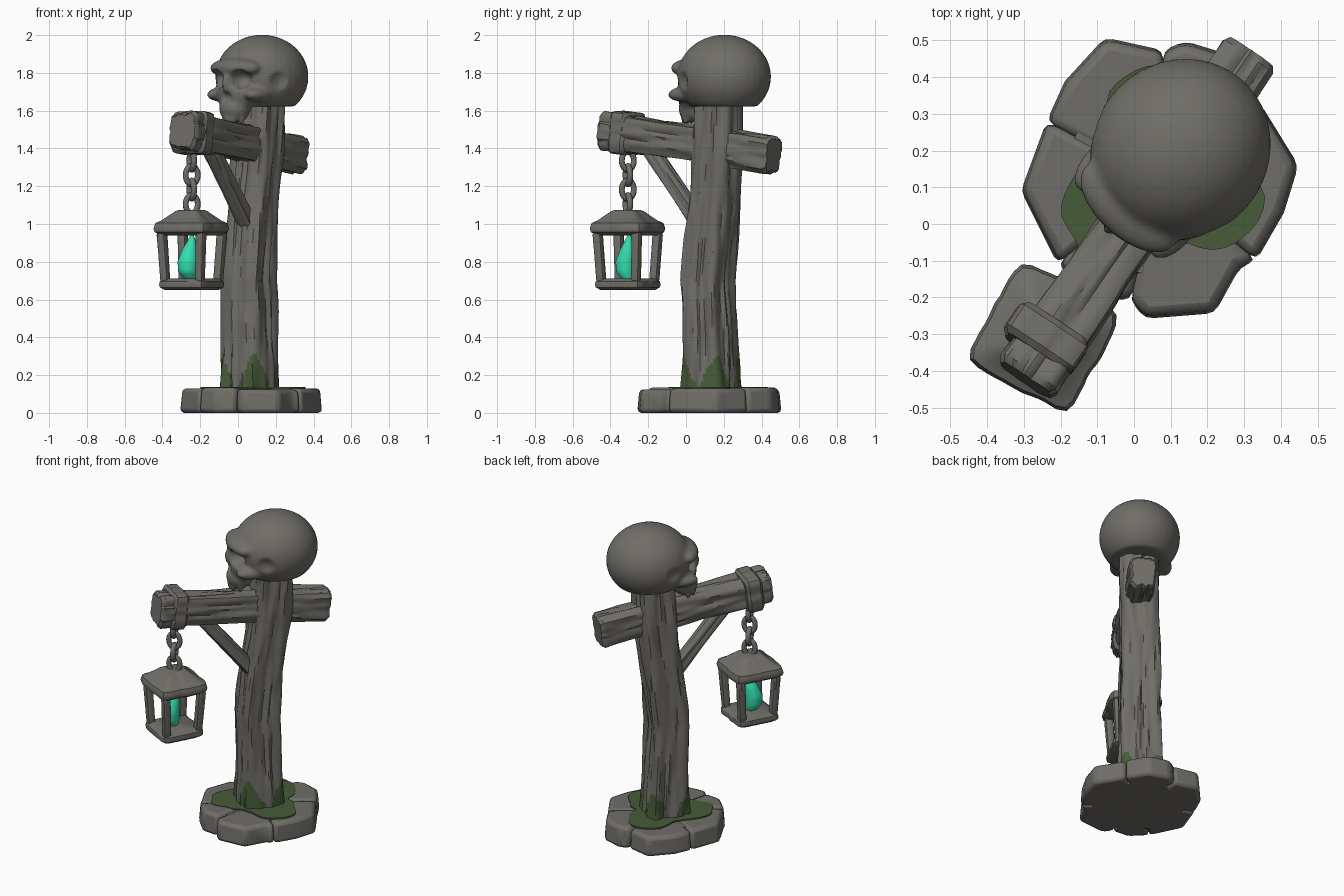
import bpy, bmesh, math
from mathutils import Vector, Matrix, noise

if "Cube" in bpy.data.objects:
    bpy.data.objects.remove(bpy.data.objects["Cube"])


def material(name, rgb):
    m = bpy.data.materials.new(name)
    m.diffuse_color = (*rgb, 1)
    m.use_nodes = True
    m.node_tree.nodes["Principled BSDF"].inputs["Base Color"].default_value = m.diffuse_color
    return m


STONE = material("grey weathered", (0.162, 0.155, 0.138))
MOSS = material("moss green", (0.062, 0.105, 0.040))
FLAME = material("teal flame", (0.032, 0.72, 0.43))


def finish(name, bm, *mats, angle=38):
    bmesh.ops.recalc_face_normals(bm, faces=bm.faces)
    me = bpy.data.meshes.new(name)
    bm.to_mesh(me)
    bm.free()
    ob = bpy.data.objects.new(name, me)
    bpy.context.collection.objects.link(ob)
    for m in mats:
        me.materials.append(m)
    bpy.ops.object.select_all(action='DESELECT')
    ob.select_set(True)
    bpy.context.view_layer.objects.active = ob
    bpy.ops.object.shade_smooth_by_angle(angle=math.radians(angle))
    return ob


def loft(name, mats, keys, side, p=6, n=32, sub=6, rough=0.0, grain=1.5, rule=None):
    """Rounded-square tube through keys (x, y, z, half_a, half_b), softened ends."""
    axis = (Vector(keys[-1][:3]) - Vector(keys[0][:3])).normalized()
    side = (side - axis * side.dot(axis)).normalized()
    up = axis.cross(side)
    keys = [Vector(k) for k in keys]
    rings = [a.lerp(b, j / sub) for a, b in zip(keys, keys[1:]) for j in range(sub)] + [keys[-1]]
    first, last = rings[0], rings[-1]
    rings = [first] + [first.lerp(rings[1], 0.999 * min(1, 0.018 / (rings[1] - first).length))] + rings[1:-1] \
        + [last.lerp(rings[-2], 0.999 * min(1, 0.018 / (rings[-2] - last).length)), last]
    bm = bmesh.new()
    loops = []
    for i, r in enumerate(rings):
        c = Vector(r[:3])
        k = 0.86 if i in (0, len(rings) - 1) else 1
        loop = []
        for j in range(n):
            t = 2 * math.pi * j / n
            x, y = math.cos(t), math.sin(t)
            s = k / (abs(x) ** p + abs(y) ** p) ** (1 / p)
            d = rough * noise.noise(Vector((x * 3.1, y * 3.1, c.dot(axis) * grain + len(name))))
            d -= rough * 0.8 * max(0, noise.noise(Vector((x * 5, y * 5, c.dot(axis) * grain * 1.6 + 7))))
            loop.append(bm.verts.new(c + side * x * (s * r[3] + d) + up * y * (s * r[4] + d)))
        loops.append(loop)
    for i, (a, b) in enumerate(zip(loops, loops[1:])):
        for j in range(n):
            f = bm.faces.new((a[j], a[(j + 1) % n], b[(j + 1) % n], b[j]))
            if rule:
                f.material_index = rule(2 * math.pi * (j + .5) / n, f.calc_center_median().z)
    bm.faces.new(loops[0])
    bm.faces.new(loops[-1])
    return finish(name, bm, *mats)


U = Vector((-0.563, -0.826, 0))      # arm direction, towards the lantern
V = Vector((0.826, -0.563, 0))       # across the arm

# Base: wedge-shaped stones round a core, notched where they meet
centre = Vector((0.07, 0.12))
stones = [
    [(0.08, 0.475), (0.14, 0.50), (0.27, 0.46), (0.345, 0.33)],
    [(0.345, 0.33), (0.45, 0.16), (0.41, 0.03), (0.335, -0.10)],
    [(0.335, -0.10), (0.29, -0.12), (0.22, -0.245), (0.03, -0.26), (-0.01, -0.21)],
    [(-0.01, -0.21), (-0.12, -0.20), (-0.21, -0.11)],
    [(-0.21, -0.11), (-0.31, 0.09), (-0.24, 0.28)],
    [(-0.24, 0.28), (-0.19, 0.39), (-0.08, 0.51), (0.08, 0.475)],
]
for i, pts in enumerate(stones):
    bm = bmesh.new()
    top = 0.135 - 0.005 * (i % 3)
    ring = [centre] + [Vector(q) for q in pts]
    lo = [bm.verts.new((q.x, q.y, 0)) for q in ring]
    hi = [bm.verts.new((*(centre + (q - centre) * 0.97), top)) for q in ring]
    bm.faces.new(lo)
    bm.faces.new(hi)
    for j in range(len(ring)):
        k = (j + 1) % len(ring)
        bm.faces.new((lo[j], lo[k], hi[k], hi[j]))
    ob = finish(f"base_stone_{i + 1}", bm, STONE)
    bev = ob.modifiers.new("worn edges", 'BEVEL')
    bev.width, bev.segments = 0.022, 2
bm = bmesh.new()
bmesh.ops.create_cone(bm, cap_ends=True, segments=24, radius1=0.27, radius2=0.26, depth=0.12,
                      matrix=Matrix.Translation((0.07, 0.12, 0.061)))
finish("base_core", bm, STONE)

# Moss patch: thin three-lobed plate on the stones
bm = bmesh.new()
rim = []
for i in range(60):
    a = 2 * math.pi * i / 60
    r = 0.24 + 0.06 * math.cos(3 * (a - math.radians(95))) + 0.03 * noise.noise(Vector((math.cos(a) * 3, math.sin(a) * 3, 0)))
    rim.append(bm.verts.new((0.065 + r * math.cos(a), 0.135 + r * math.sin(a), 0.130)))
face = bm.faces.new(rim)
ext = bmesh.ops.extrude_face_region(bm, geom=[face])
bmesh.ops.translate(bm, vec=(0, 0, 0.008), verts=[g for g in ext["geom"] if isinstance(g, bmesh.types.BMVert)])
finish("moss_patch", bm, MOSS)

# Post: slightly bent timber, moss climbing its corners
loft("post", (STONE, MOSS),
     [(0.065, 0.135, 0.10, 0.132, 0.132), (0.06, 0.128, 0.35, 0.122, 0.122), (0.052, 0.118, 0.70, 0.114, 0.114),
      (0.08, 0.148, 1.10, 0.112, 0.112), (0.105, 0.17, 1.40, 0.112, 0.112), (0.12, 0.178, 1.66, 0.104, 0.104)],
     V, p=6, n=64, sub=18, rough=0.022, grain=2.2,
     rule=lambda a, z: int(z < 0.215 - 0.085 * math.cos(4 * a) + 0.05 * noise.noise(Vector((math.cos(a) * 3, math.sin(a) * 3, 0)))))

# Arm, strap and brace
loft("cross_arm", (STONE,),
     [(0.315, 0.465, 1.365, 0.078, 0.100), (0.12, 0.18, 1.41, 0.082, 0.092),
      (-0.10, -0.14, 1.455, 0.080, 0.092), (-0.295, -0.425, 1.495, 0.092, 0.100)],
     V, rough=0.016, n=48, sub=10, grain=3)
loft("arm_strap", (STONE,), [(-0.212, -0.272, 1.476, 0.110, 0.114), (-0.268, -0.356, 1.488, 0.110, 0.114)],
     V, p=8, n=48, rough=0.008)
loft("brace", (STONE,), [(0.06, 0.09, 0.98, 0.042, 0.042), (-0.15, -0.20, 1.41, 0.042, 0.038)],
     V, rough=0.008, sub=10)

# Lantern
LX, LY = -0.245, -0.308
LU, LV = Vector((-0.47, -0.883, 0)), Vector((0.883, -0.47, 0))


def stack(name, mats, profile, **kw):
    return loft(name, mats, [(LX, LY, z, r, r) for z, r in profile], LV, **kw)


stack("lantern_roof", (STONE,), [(0.94, 0.15), (0.975, 0.160), (1.005, 0.152), (1.018, 0.128), (1.062, 0.075), (1.075, 0.06)],
      p=9, n=48, sub=2, rough=0.006)
stack("lantern_floor", (STONE,), [(0.65, 0.132), (0.68, 0.138), (0.712, 0.132)], p=9, n=48, sub=2, rough=0.006)
for i, (a, b) in enumerate(((1, 1), (1, -1), (-1, -1), (-1, 1))):
    d = LU * a + LV * b
    lo, hi = d * 0.103, d * 0.118
    loft(f"lantern_bar_{i + 1}", (STONE,), [(LX + lo.x, LY + lo.y, 0.69, 0.023, 0.023),
         (LX + hi.x, LY + hi.y, 0.96, 0.025, 0.025)], LV, p=4, n=16, rough=0.004)
loft("flame", (FLAME,), [(LX - .01, LY, 0.705, 0.032, 0.032), (LX - .02, LY - .01, 0.745, 0.052, 0.052),
     (LX - .02, LY - .01, 0.80, 0.055, 0.055), (LX - .01, LY, 0.86, 0.042, 0.042),
     (LX, LY + .005, 0.91, 0.022, 0.022), (LX + .003, LY + .008, 0.95, 0.004, 0.004)], LV, p=2, n=24, sub=3)

# Chain of oval links, alternately turned
for i in range(4):
    bm = bmesh.new()
    turn = Matrix.Rotation(math.radians(20 + 90 * (i % 2)), 3, 'Z')
    grid = []
    for j in range(24):
        a = 2 * math.pi * j / 24
        grid.append([bm.verts.new(turn @ Vector((math.cos(a) * (0.034 + 0.016 * math.cos(b)), 0.016 * math.sin(b),
                    math.sin(a) * (0.048 + 0.016 * math.cos(b)))) + Vector((LX, LY, 1.105 + 0.077 * i)))
                    for b in [2 * math.pi * k / 10 for k in range(10)]])
    for j in range(24):
        for k in range(10):
            bm.faces.new((grid[j][k], grid[(j + 1) % 24][k], grid[(j + 1) % 24][(k + 1) % 10], grid[j][(k + 1) % 10]))
    finish(f"chain_link_{i + 1}", bm, STONE)

# Skull: fused blobs with carved sockets, facing along the arm
PLACE = Matrix.Translation((0.12, 0.195, 1.78)) @ Matrix.Rotation(math.radians(-42), 4, 'Z')


def blobs(name, parts, floor=None):
    bm = bmesh.new()
    for c, r in parts:
        got = bmesh.ops.create_uvsphere(bm, u_segments=32, v_segments=20, radius=1,
                                        matrix=Matrix.Translation(c) @ Matrix.Diagonal((*r, 1)))
        if floor is not None and r[0] > 0.2:      # flat underside of the cranium
            for v in got["verts"]:
                v.co.z = max(v.co.z, floor)
    bm.transform(PLACE)
    return finish(name, bm, STONE, angle=60)


def pair(c, r):
    return [((s * c[0], c[1], c[2]), r) for s in (-1, 1)]


skull = blobs("skull", [((0, 0.01, 0), (0.24, 0.255, 0.222)),
                        ((0, -0.20, 0.045), (0.165, 0.085, 0.055)),      # brow
                        ((0, -0.19, -0.08), (0.125, 0.085, 0.12)),       # face
                        ((0, -0.205, -0.17), (0.085, 0.080, 0.075)),     # upper jaw
                        ((0, -0.265, -0.035), (0.022, 0.032, 0.06))]     # nose bridge
              + pair((0.135, -0.165, -0.095), (0.050, 0.095, 0.038))     # cheekbones
              + [((x * 0.030, -0.262 + 0.012 * x * x, -0.220), (0.015, 0.018, 0.034)) for x in (-2, -1, 0, 1, 2)],
              floor=-0.158)
carve = blobs("skull_cutter", pair((0.082, -0.265, -0.015), (0.056, 0.085, 0.052))
              + pair((0.25, -0.13, -0.03), (0.062, 0.09, 0.08))
              + pair((0.013, -0.295, -0.110), (0.019, 0.05, 0.036)))
carve.hide_render = True
carve.hide_viewport = False
carve.display_type = 'WIRE'


def fuse(label):
    m = skull.modifiers.new(label, 'REMESH')
    m.mode, m.voxel_size, m.use_smooth_shade = 'VOXEL', 0.010, True


fuse("fuse")
cut = skull.modifiers.new("sockets", 'BOOLEAN')
cut.operation, cut.object, cut.solver = 'DIFFERENCE', carve, 'EXACT'
cut.use_self = True
fuse("refuse")
sm = skull.modifiers.new("soften", 'SMOOTH')
sm.factor, sm.iterations = 0.5, 4
